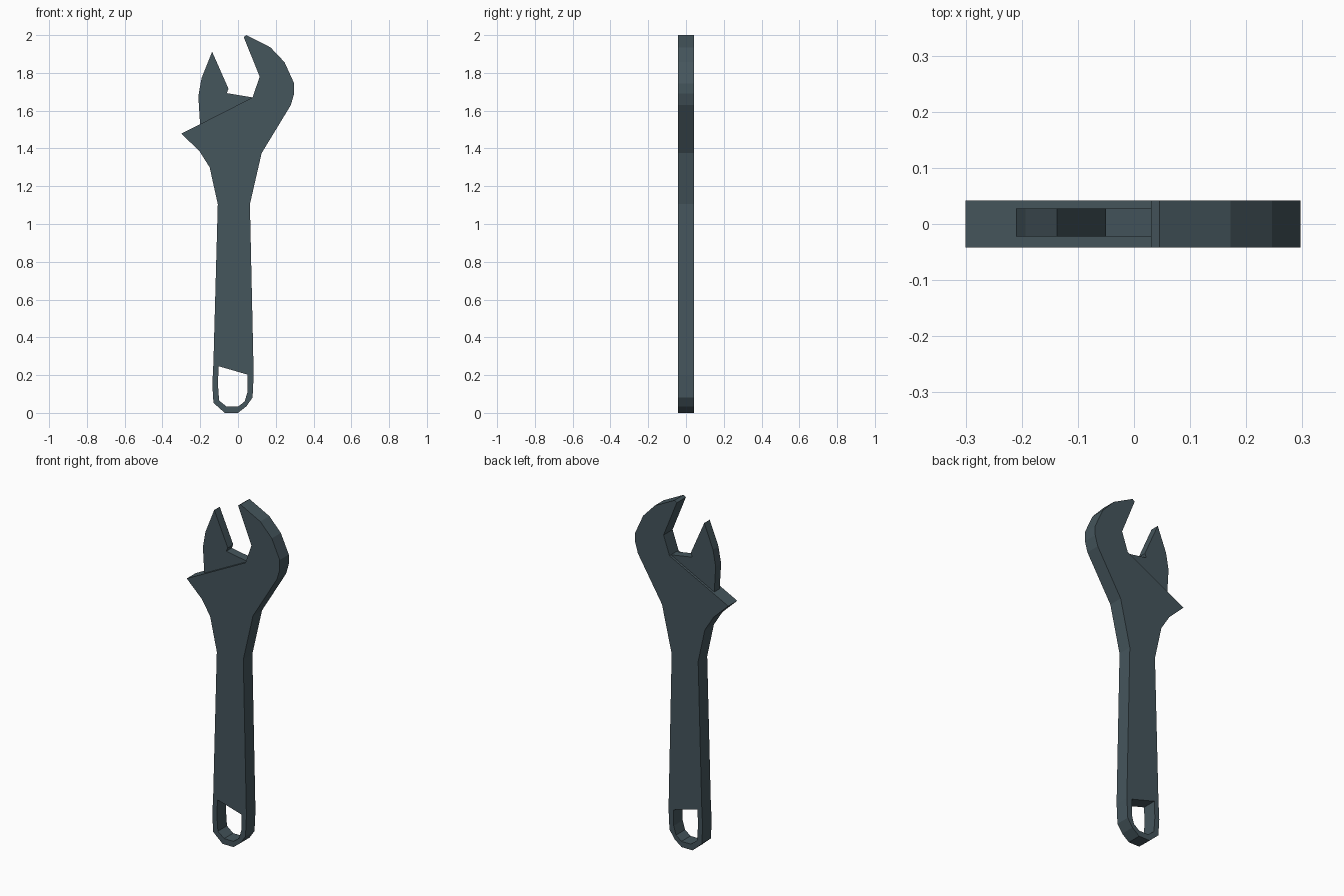
import bpy, bmesh

if "Cube" in bpy.data.objects:
    bpy.data.objects.remove(bpy.data.objects["Cube"])

steel = bpy.data.materials.new("dark_slate_steel")
steel.diffuse_color = (0.06, 0.092, 0.108, 1)
steel.use_nodes = True
steel.node_tree.nodes["Principled BSDF"].inputs["Base Color"].default_value = steel.diffuse_color


def plate(name, loops, y0, y1):
    """Flat plate in the XZ plane from an outline (plus optional hole loops)."""
    bm = bmesh.new()
    edges = []
    for loop in loops:
        vs = [bm.verts.new((x, y0, z)) for x, z in loop]
        edges += [bm.edges.new((vs[i - 1], vs[i])) for i in range(len(vs))]
    bmesh.ops.triangle_fill(bm, edges=edges, use_beauty=True, use_dissolve=False)
    ext = bmesh.ops.extrude_face_region(bm, geom=bm.faces[:], use_keep_orig=True)
    for v in (g for g in ext["geom"] if isinstance(g, bmesh.types.BMVert)):
        v.co.y = y1
    bmesh.ops.recalc_face_normals(bm, faces=bm.faces[:])
    # merge the triangulated caps back into flat faces
    bmesh.ops.dissolve_limit(bm, angle_limit=0.001, verts=[], edges=bm.edges[:])
    me = bpy.data.meshes.new(name)
    bm.to_mesh(me)
    bm.free()
    me.materials.append(steel)
    ob = bpy.data.objects.new(name, me)
    bpy.context.collection.objects.link(ob)
    return ob


# handle with fixed jaw
outline = [(0.03, 1.99), (0.045, 2.0), (0.172, 1.935), (0.246, 1.857),
           (0.297, 1.745), (0.297, 1.69), (0.28, 1.63), (0.125, 1.375),
           (0.063, 1.105), (0.083, 0.2), (0.077, 0.082), (0.045, 0.035),
           (0.0, 0.0), (-0.07, 0.0), (-0.13, 0.053), (-0.136, 0.15),
           (-0.13, 0.27), (-0.107, 1.105), (-0.15, 1.3), (-0.205, 1.387),
           (-0.3, 1.478), (0.077, 1.67), (0.115, 1.78)]

# hanging hole in the handle end
hole = [(-0.103, 0.247), (0.05, 0.203), (0.05, 0.11), (0.035, 0.06),
        (0.0, 0.033), (-0.06, 0.033), (-0.1, 0.065), (-0.106, 0.15)]
plate("handle_and_fixed_jaw", [outline, hole], -0.0415, 0.0415)

# thinner sliding jaw, its base sunk slightly into the slanted ledge
jaw = [(-0.137, 1.912), (-0.193, 1.772), (-0.21, 1.677), (-0.2, 1.515),
       (0.077, 1.66), (0.077, 1.67), (-0.06, 1.693), (-0.05, 1.715)]
plate("sliding_jaw", [jaw], -0.022, 0.028)
